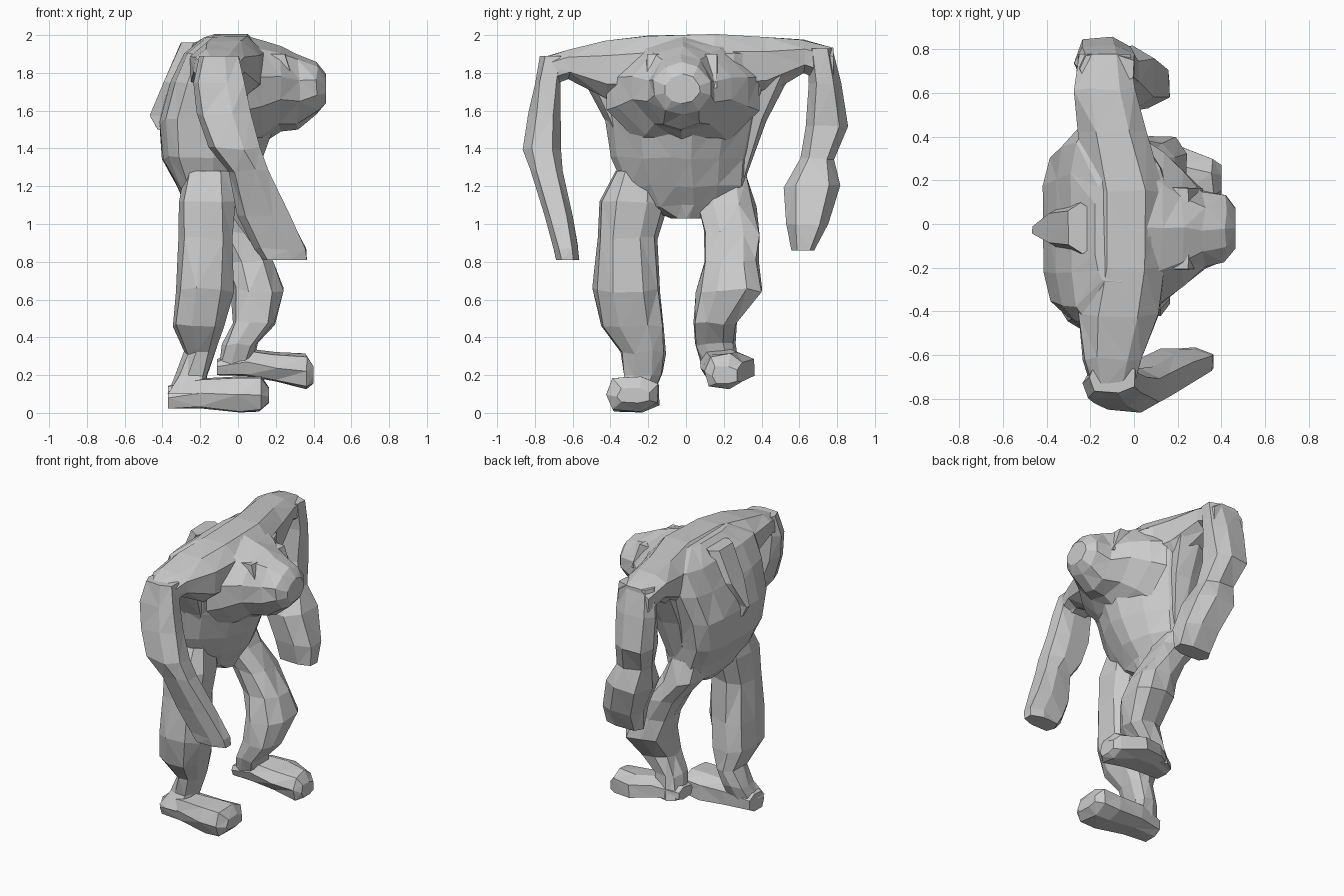
import bpy, bmesh, math, random

random.seed(4)


def loft(name, axis, rows, n=8, power=0.8, front_power=None, jitter=0.01):
    """Faceted skin through rings: (position, a0, a1, b0, b1) across one axis."""
    bm = bmesh.new()
    rings = []
    k = math.cos(math.pi / n)
    for t, a0, a1, b0, b1 in rows:
        ring = []
        for i in range(n):
            ang = 2 * math.pi * (i + 0.5) / n
            c, s = math.cos(ang), math.sin(ang)
            p = front_power if front_power and c > 0 else power
            c, s = max(-1, min(1, c / k)), max(-1, min(1, s / k))
            c = math.copysign(abs(c) ** p, c)
            s = math.copysign(abs(s) ** p, s)
            a = (a0 + a1) / 2 + (a1 - a0) / 2 * c + random.uniform(-jitter, jitter) * 0.6
            b = (b0 + b1) / 2 + (b1 - b0) / 2 * s + random.uniform(-jitter, jitter) * 0.6
            inner = 0 < len(rings) < len(rows) - 1
            u = t + (random.uniform(-jitter, jitter) if inner else 0)
            co = {"x": (u, a, b), "y": (a, u, b), "z": (a, b, u)}[axis]
            ring.append(bm.verts.new(co))
        rings.append(ring)
    for r, q in zip(rings, rings[1:]):
        for i in range(n):
            j = (i + 1) % n
            bm.faces.new((r[i], r[j], q[j], q[i]))
    bm.faces.new(rings[0])
    bm.faces.new(rings[-1])
    bmesh.ops.triangulate(bm, faces=bm.faces[:])
    bmesh.ops.recalc_face_normals(bm, faces=bm.faces[:])
    me = bpy.data.meshes.new(name)
    bm.to_mesh(me)
    bm.free()
    ob = bpy.data.objects.new(name, me)
    bpy.context.collection.objects.link(ob)
    return ob


# Hunched torso with a boxy back and keeled chest
loft("torso", "z", [
    (1.03, -0.22, -0.04, -0.08, 0.10),
    (1.10, -0.28, -0.01, -0.25, 0.27),
    (1.20, -0.32, 0.06, -0.33, 0.32),
    (1.35, -0.40, 0.13, -0.40, 0.34),
    (1.55, -0.42, 0.20, -0.43, 0.39),
    (1.75, -0.36, 0.22, -0.47, 0.45),
    (1.90, -0.29, 0.18, -0.47, 0.47),
    (1.99, -0.18, 0.06, -0.27, 0.22)], n=14, power=0.5, front_power=1.35)

# Shoulder span
loft("shoulders", "y", [
    (-0.76, -0.19, -0.01, 1.72, 1.88),
    (-0.62, -0.23, 0.03, 1.77, 1.92),
    (-0.42, -0.25, 0.11, 1.66, 1.97),
    (-0.20, -0.22, 0.14, 1.65, 2.00),
    (0.15, -0.22, 0.14, 1.65, 2.00),
    (0.42, -0.26, 0.06, 1.68, 1.985),
    (0.62, -0.27, 0.00, 1.80, 1.975),
    (0.78, -0.25, -0.02, 1.74, 1.93)])

# Side muscles below the armpits
for side, label in ((-1, "right"), (1, "left")):
    rows = []
    for z, x0, x1, y0, y1 in ((1.25, -0.20, -0.08, 0.22, 0.32),
                              (1.55, -0.22, -0.02, 0.25, 0.43),
                              (1.80, -0.22, 0.03, 0.30, 0.56)):
        ys = sorted((side * y0, side * y1))
        rows.append((z, x0, x1, ys[0], ys[1]))
    loft(label + "_side_muscle", "z", rows, n=6)

# Low-slung head merging into the chest
loft("head", "x", [
    (0.05, -0.42, 0.39, 1.38, 2.00),
    (0.13, -0.36, 0.33, 1.43, 1.97),
    (0.22, -0.28, 0.24, 1.49, 1.94),
    (0.32, -0.20, 0.15, 1.50, 1.90),
    (0.42, -0.17, 0.13, 1.58, 1.86),
    (0.465, -0.11, 0.07, 1.64, 1.79)], n=10, power=1.15)
for y, label in ((-0.17, "right_ear"), (0.13, "left_ear")):
    loft(label, "z", [
        (1.72, 0.16, 0.31, y - 0.05, y + 0.05),
        (1.90, 0.13, 0.25, y - 0.04, y + 0.04)], n=5)

# Plates along the spine
loft("spine_crest", "z", [
    (1.50, -0.42, -0.34, -0.05, -0.01),
    (1.57, -0.47, -0.34, -0.05, -0.01),
    (1.75, -0.39, -0.28, -0.12, 0.08),
    (1.96, -0.30, -0.18, -0.14, 0.10)], n=6)

# Long arms
loft("right_arm", "z", [
    (1.89, -0.21, 0.00, -0.77, -0.64),
    (1.75, -0.24, 0.03, -0.80, -0.66),
    (1.58, -0.22, 0.07, -0.83, -0.66),
    (1.40, -0.16, 0.12, -0.86, -0.66),
    (1.28, -0.05, 0.16, -0.83, -0.65),
    (1.05, 0.00, 0.27, -0.75, -0.60),
    (0.87, 0.09, 0.36, -0.70, -0.57),
    (0.81, 0.13, 0.36, -0.69, -0.57)], n=7)
loft("left_arm", "z", [
    (1.93, -0.25, 0.00, 0.64, 0.78),
    (1.75, -0.27, 0.00, 0.65, 0.82),
    (1.52, -0.27, -0.01, 0.63, 0.86),
    (1.35, -0.22, 0.02, 0.61, 0.78),
    (1.20, -0.20, 0.09, 0.52, 0.82),
    (1.00, -0.12, 0.16, 0.53, 0.75),
    (0.86, -0.10, 0.16, 0.56, 0.68)], n=7)

# Standing leg
loft("right_leg", "z", [
    (1.28, -0.28, -0.04, -0.38, -0.14),
    (1.12, -0.31, -0.02, -0.46, -0.10),
    (0.92, -0.31, -0.03, -0.47, -0.16),
    (0.65, -0.33, -0.03, -0.49, -0.13),
    (0.46, -0.35, -0.07, -0.45, -0.12),
    (0.32, -0.28, -0.12, -0.34, -0.11),
    (0.20, -0.33, -0.16, -0.33, -0.13),
    (0.10, -0.38, -0.18, -0.38, -0.17)], n=9, jitter=0.015)
loft("right_foot", "x", [
    (-0.37, -0.34, -0.18, 0.02, 0.14),
    (-0.20, -0.38, -0.15, 0.02, 0.18),
    (0.00, -0.42, -0.14, 0.00, 0.19),
    (0.12, -0.42, -0.15, 0.01, 0.19),
    (0.165, -0.36, -0.19, 0.05, 0.13)], n=7)

# Raised leg, bent at the knee
loft("left_leg", "z", [
    (1.25, -0.29, -0.07, 0.08, 0.32),
    (1.10, -0.28, -0.02, 0.06, 0.37),
    (0.95, -0.16, 0.08, 0.09, 0.39),
    (0.80, -0.08, 0.18, 0.10, 0.38),
    (0.65, -0.04, 0.24, 0.06, 0.41),
    (0.48, -0.03, 0.20, 0.04, 0.27),
    (0.36, -0.08, 0.10, 0.04, 0.26),
    (0.21, -0.11, 0.06, 0.09, 0.28)], n=9, jitter=0.015)
loft("left_foot", "x", [
    (-0.11, 0.08, 0.24, 0.20, 0.28),
    (0.05, 0.07, 0.32, 0.19, 0.34),
    (0.20, 0.08, 0.36, 0.16, 0.32),
    (0.36, 0.10, 0.30, 0.13, 0.31),
    (0.40, 0.14, 0.27, 0.15, 0.25)], n=7)
